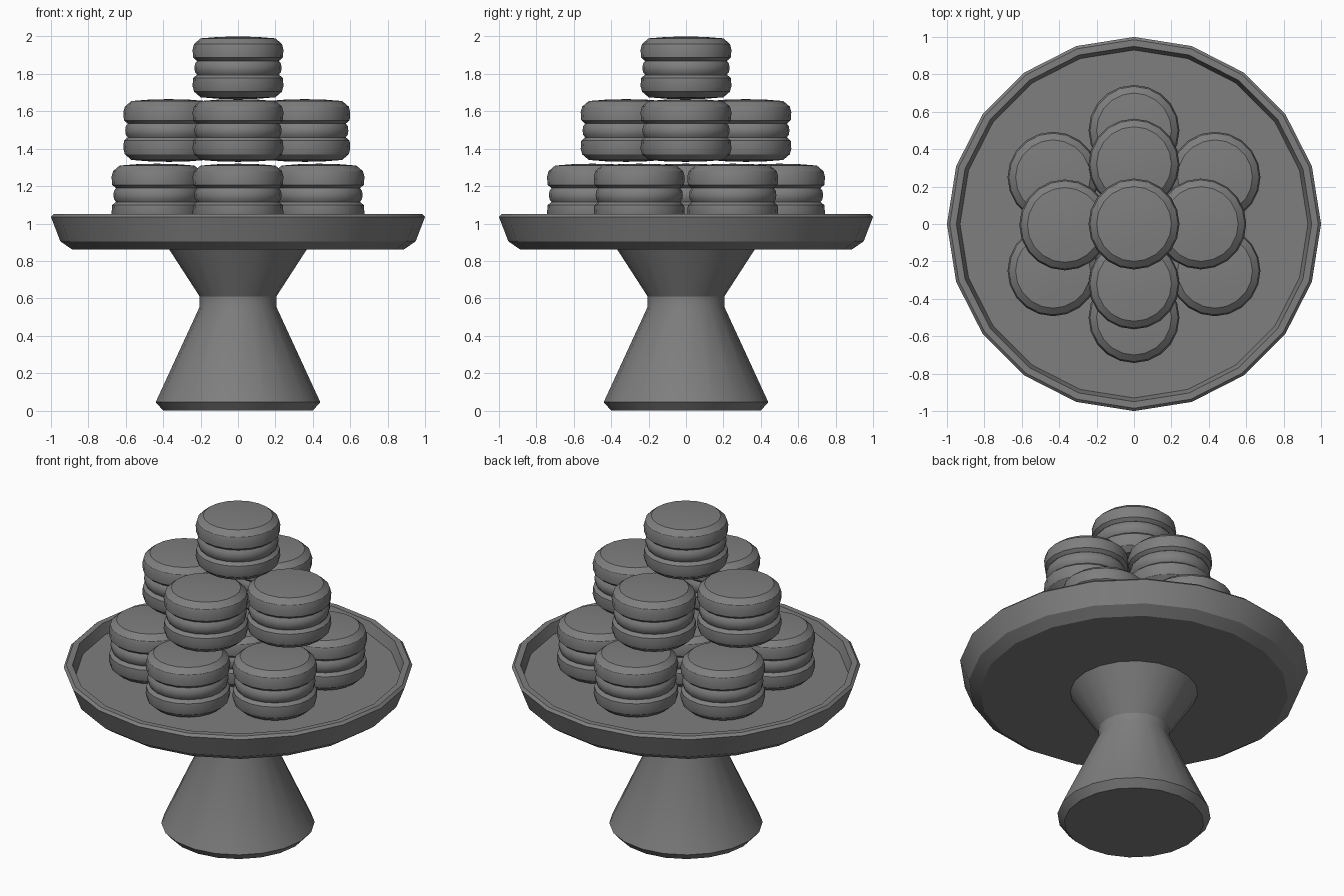
import bpy
import math

cube = bpy.data.objects.get("Cube")
if cube:
    bpy.data.objects.remove(cube, do_unlink=True)

GREY = (0.21, 0.21, 0.21, 1.0)
grey = bpy.data.materials.new("matte_grey")
grey.use_nodes = True
grey.diffuse_color = GREY
grey.node_tree.nodes["Principled BSDF"].inputs["Base Color"].default_value = GREY


def lathe(name, profile, sides=20):
    """Turn (radius, height) points, listed bottom to top, around z."""
    verts, faces, rings = [], [], []
    for r, z in profile:
        start = len(verts)
        count = 1 if r == 0 else sides
        for i in range(count):
            a = math.tau * i / sides
            verts.append((r * math.cos(a), r * math.sin(a), z))
        rings.append([start + i % count for i in range(sides)])
    for low, high in zip(rings, rings[1:]):
        for i in range(sides):
            j = (i + 1) % sides
            corners = [low[i], low[j], high[j], high[i]]
            faces.append(list(dict.fromkeys(corners)))
    mesh = bpy.data.meshes.new(name)
    mesh.from_pydata(verts, [], faces)
    mesh.materials.append(grey)
    obj = bpy.data.objects.new(name, mesh)
    bpy.context.collection.objects.link(obj)
    bpy.ops.object.select_all(action="DESELECT")
    obj.select_set(True)
    bpy.context.view_layer.objects.active = obj
    bpy.ops.object.shade_smooth_by_angle(angle=math.radians(30))
    return obj


# Pedestal and rimmed plate
lathe("pedestal", [(0, 0), (0.4, 0), (0.44, 0.045), (0.205, 0.555),
                   (0.205, 0.61), (0.37, 0.865), (0, 0.865)])
lathe("plate", [(0, 0.86), (0.885, 0.86), (0.95, 0.905), (1, 1.035),
                (0.985, 1.05), (0.95, 1.05), (0.93, 0.985), (0, 0.985)])

# One cookie: two rounded shells around a cream layer, each a closed lathe
shell = [(0, 0.205), (0.22, 0.205), (0.24, 0.222), (0.243, 0.265),
         (0.235, 0.295), (0.2, 0.325), (0.1, 0.333), (0, 0.335)]
lower_shell = [(r, 0.335 - z) for r, z in reversed(shell)]
cream = [(0, 0.125), (0.215, 0.125), (0.23, 0.145), (0.233, 0.167),
         (0.23, 0.19), (0.215, 0.21), (0, 0.21)]
parts = [lathe("cookie_top_shell", shell),
         lathe("cookie_cream", cream),
         lathe("cookie_bottom_shell", lower_shell)]

# Stack: a ring of six round a centre, then four, then one on top
places = [(0, 0, 0.985)]
for i in range(6):
    a = math.radians(30 + 60 * i)
    places.append((0.5 * math.cos(a), 0.5 * math.sin(a), 0.985))
places += [(-0.37, -0.005, 1.33), (0.357, 0, 1.33),
           (0, 0.32, 1.33), (0, -0.32, 1.33), (0, 0, 1.665)]
for n, place in enumerate(places):
    for part in parts:
        obj = part
        if n:
            obj = part.copy()
            bpy.context.collection.objects.link(obj)
        obj.location = place
